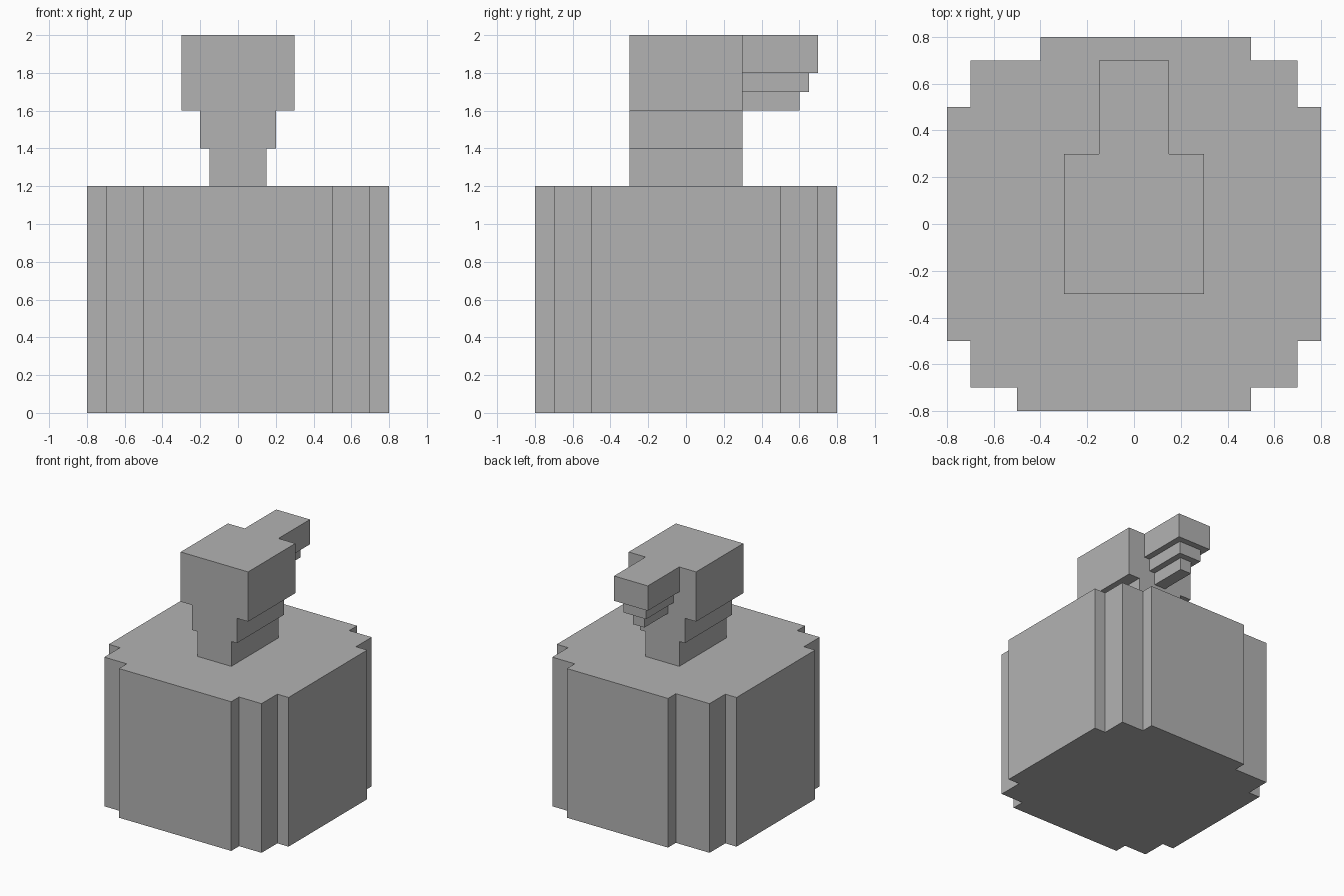
import bpy
import bmesh

cube = bpy.data.objects.get("Cube")
if cube:
    bpy.data.objects.remove(cube, do_unlink=True)

grey = bpy.data.materials.new("plain grey")
grey.use_nodes = True
colour = (0.45, 0.45, 0.45, 1)
grey.diffuse_color = colour
grey.node_tree.nodes["Principled BSDF"].inputs["Base Color"].default_value = colour


def prism(name, outline, bottom, top):
    """Extrude a flat outline upwards into a solid."""
    bm = bmesh.new()
    face = bm.faces.new([bm.verts.new((x, y, bottom)) for x, y in outline])
    extruded = bmesh.ops.extrude_face_region(bm, geom=[face])["geom"]
    for v in extruded:
        if isinstance(v, bmesh.types.BMVert):
            v.co.z = top
    bmesh.ops.recalc_face_normals(bm, faces=bm.faces)
    mesh = bpy.data.meshes.new(name)
    bm.to_mesh(mesh)
    bm.free()
    mesh.materials.append(grey)
    obj = bpy.data.objects.new(name, mesh)
    bpy.context.collection.objects.link(obj)
    return obj


def block(name, half_width, front, back, bottom, top):
    w = half_width
    return prism(name, [(-w, front), (w, front), (w, back), (-w, back)], bottom, top)


# Bottle body with stepped corners; the back left corner has a wider step
body_outline = []
for sx, sy in ((-1, -1), (1, -1), (1, 1), (-1, 1)):
    inner = 0.4 if (sx, sy) == (-1, 1) else 0.5
    corner = [(0.8, 0.5), (0.7, 0.5), (0.7, 0.7), (inner, 0.7), (inner, 0.8)]
    if sx != sy:
        corner.reverse()
    body_outline += [(sx * x, sy * y) for x, y in corner]
prism("body", body_outline, 0, 1.2)

# Neck and pump head, widening upwards
block("neck", 0.15, -0.3, 0.3, 1.2, 1.4)
block("collar", 0.2, -0.3, 0.3, 1.4, 1.6)
block("pump_head", 0.3, -0.3, 0.3, 1.6, 2)

# Spout, tapering downwards in tiers
block("spout_top", 0.15, 0.3, 0.7, 1.8, 2)
block("spout_middle", 0.1, 0.3, 0.65, 1.7, 1.8)
block("spout_bottom", 0.05, 0.3, 0.6, 1.6, 1.7)
